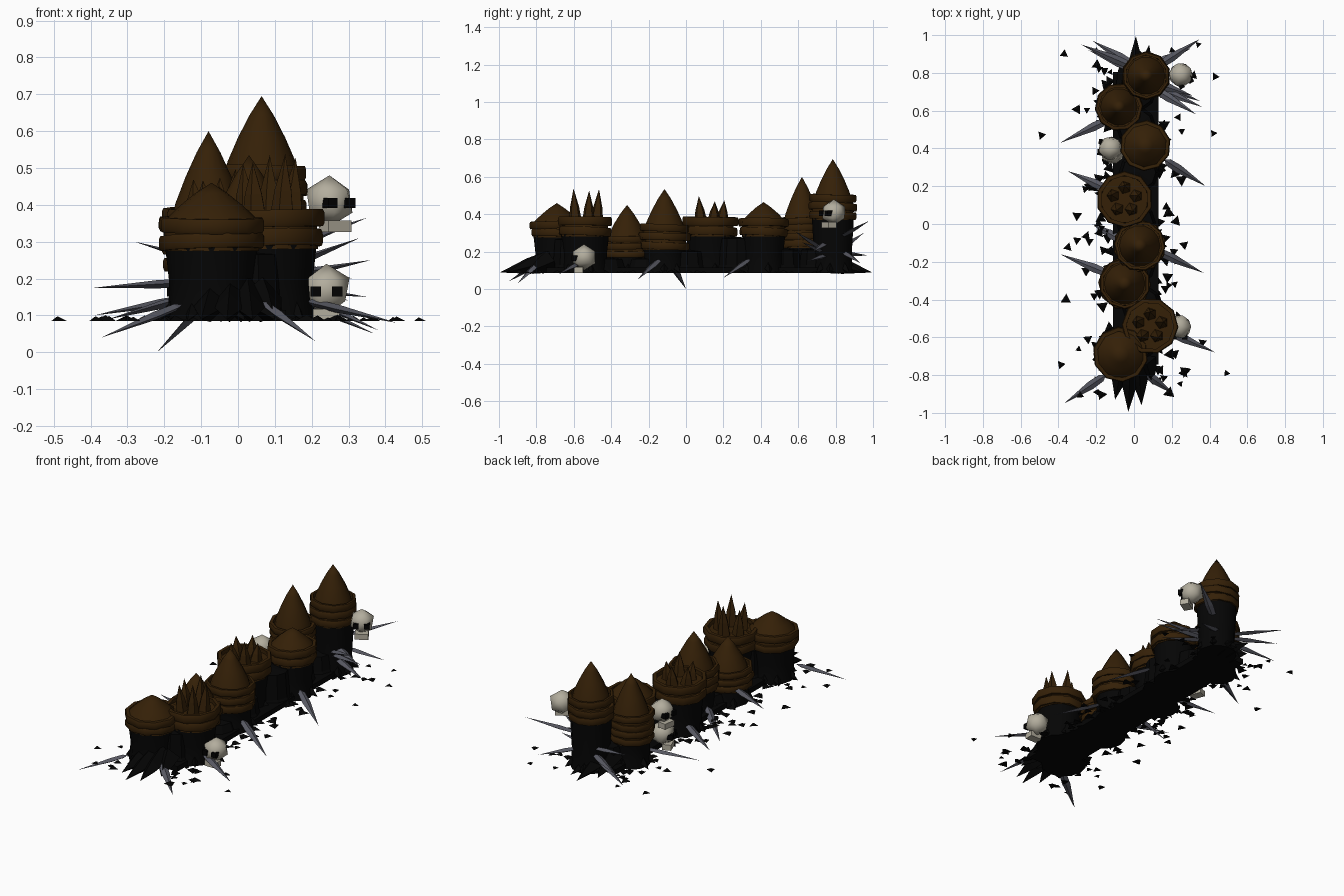
import bpy, bmesh, math, random
from mathutils import Vector, Matrix

random.seed(7)
if "Cube" in bpy.data.objects:
    bpy.data.objects.remove(bpy.data.objects["Cube"])


def material(name, rgb):
    m = bpy.data.materials.new(name)
    m.use_nodes = True
    m.diffuse_color = (*rgb, 1)
    bsdf = m.node_tree.nodes["Principled BSDF"]
    bsdf.inputs["Base Color"].default_value = (*rgb, 1)
    bsdf.inputs["Roughness"].default_value = 0.9
    return m


BROWN = material("dark brown wood", (0.035, 0.0145, 0.0022))
BLACK = material("charred stone", (0.0015, 0.0015, 0.0015))
STEEL = material("dull steel", (0.095, 0.097, 0.12))
BONE = material("old bone", (0.45, 0.42, 0.34))
SOCKET = material("eye black", (0.0005, 0.0005, 0.0005))
GROUND = 0.085


def finish(name, bm, mats, smooth=False):
    bmesh.ops.recalc_face_normals(bm, faces=bm.faces)
    me = bpy.data.meshes.new(name)
    bm.to_mesh(me)
    bm.free()
    for m in mats:
        me.materials.append(m)
    ob = bpy.data.objects.new(name, me)
    bpy.context.collection.objects.link(ob)
    if smooth:
        bpy.ops.object.select_all(action='DESELECT')
        ob.select_set(True)
        bpy.context.view_layer.objects.active = ob
        bpy.ops.object.shade_smooth_by_angle(angle=math.radians(46))


def lathe(bm, profile, sides, mat, closed=False):
    """Turn a (radius, height) profile round z, then place it."""
    rings = []
    for r, z in profile:
        if r == 0:
            rings.append([bm.verts.new(mat @ Vector((0, 0, z)))] * sides)
        else:
            rings.append([bm.verts.new(mat @ Vector((r * math.cos(a), r * math.sin(a), z)))
                          for a in (math.tau * i / sides for i in range(sides))])
    pairs = list(zip(rings, rings[1:]))
    if closed:
        pairs.append((rings[-1], rings[0]))
    for a, b in pairs:
        for i in range(sides):
            j = (i + 1) % sides
            quad = list(dict.fromkeys((a[i], a[j], b[j], b[i])))
            bm.faces.new(quad)


def aim(base, tip):
    """Matrix that carries +z along base -> tip."""
    d = Vector(tip) - Vector(base)
    return Matrix.Translation(base) @ d.to_track_quat('Z', 'Y').to_matrix().to_4x4(), d.length


def thorn(bm, base, tip, r, sides=5):
    m, length = aim(base, tip)
    lathe(bm, [(0, 0), (r, 0), (r * 0.7, length * 0.45), (0, length)], sides, m)


def tower(n, x, y, r, rim, rim_top, peak, bands, spiked):
    here = Matrix.Translation((x, y, 0))
    # stone drum, flared at foot and head
    bm = bmesh.new()
    lathe(bm, [(0, GROUND), (r * .84, GROUND), (r * .79, .14), (r * .78, .19),
               (r * .87, rim + .03), (0, rim + .03)], 12, here)
    # roots splaying from the foot
    for i in range(7):
        a = math.tau * i / 7 + random.uniform(-.3, .3)
        u = Vector((math.cos(a), math.sin(a), 0))
        c = Vector((x, y, 0))
        thorn(bm, c + u * r * .6 + Vector((0, 0, .125)),
              c + u * r * random.uniform(.95, 1.1) + Vector((0, 0, GROUND)), .028, 4)
    finish(f"tower_body_{n}", bm, [BLACK], True)
    # stacked wooden bands, each slightly crooked
    bm = bmesh.new()
    h = (rim_top - rim) / bands
    for i in range(bands):
        tilt = Matrix.Rotation(random.uniform(-.05, .05), 4, 'X') @ \
            Matrix.Rotation(random.uniform(-.05, .05), 4, 'Y') @ \
            Matrix.Rotation(random.uniform(0, 1), 4, 'Z')
        m = here @ Matrix.Translation((0, 0, rim + h * (i + .5))) @ tilt
        k, e = r * (1 if i % 2 else .97), h * .42
        lathe(bm, [(r * .84, -e), (k * .97, -e), (k, -e * .6), (k, e * .6), (k * .97, e), (r * .84, e)],
              10, m, True)
    lathe(bm, [(0, rim), (r * .88, rim), (r * .86, rim_top - h * .5), (0, rim_top - h * .4)], 10, here)
    finish(f"tower_bands_{n}", bm, [BROWN], True)
    # bullet roof, or a crown of stakes
    bm = bmesh.new()
    if spiked:
        for i in range(5):
            a = math.tau * i / 5 + .3
            u = Vector((math.cos(a), math.sin(a), 0))
            b = Vector((x, y, rim_top - .03)) + u * r * .42
            tip = Vector((x, y, peak - random.uniform(0, .05))) + u * r * .5
            thorn(bm, b, tip, .036)
        finish(f"tower_stakes_{n}", bm, [BROWN])
    else:
        z0 = rim_top - h * .5
        wide = r * (.77 if peak - rim_top > .13 else .9)
        shape = ((1, 0), (.92, .15), (.64, .46), (.33, .75), (0, 1))
        lathe(bm, [(0, z0)] + [(wide * k, z0 + t * (peak - z0)) for k, t in shape], 14, here)
        finish(f"tower_roof_{n}", bm, [BROWN], True)


# x, y, radius, band bottom, band top, peak, band count, spiked crown
TOWERS = [(-.072, -.69, .147, .275, .37, .46, 2, False),
          (.085, -.54, .15, .28, .39, .55, 2, True),
          (-.05, -.315, .14, .17, .29, .45, 3, False),
          (.03, -.115, .14, .21, .35, .535, 3, False),
          (-.05, .13, .15, .28, .39, .5, 2, True),
          (.06, .415, .135, .28, .38, .465, 2, False),
          (-.08, .62, .127, .22, .39, .6, 4, False),
          (.064, .785, .13, .37, .51, .695, 3, False)]
for n, t in enumerate(TOWERS, 1):
    tower(n, *t)

# rock mounds filling the gaps, a ground strip, and roots at both ends
bm = bmesh.new()
for a, b in zip(TOWERS, TOWERS[1:]):
    top = min(a[3], b[3])
    m = Matrix.Translation(((a[0] + b[0]) / 2 + .02, (a[1] + b[1]) / 2, 0))
    lathe(bm, [(0, GROUND), (.115, GROUND), (.1, .13), (.09, top - .01), (0, top)], 10, m)
m = Matrix.Translation((.01, .03, GROUND + .015)) @ Matrix.Diagonal((.24, 1.55, .03, 1))
bmesh.ops.create_cube(bm, size=1, matrix=m)
for x, y in ((-.1, -.93), (-.03, -.995), (.04, -.96), (.1, -.85), (.01, .995), (.08, .95), (-.06, .9)):
    end = math.copysign(.72, y)
    thorn(bm, (x * .6, end, .15), (x, y, GROUND + .004), .06, 4)
finish("rock_base", bm, [BLACK])

# steel blades: base and tip
BLADES = [((.06, -.79, .14), (.21, -.9, .03)), ((-.15, -.8, .13), (-.37, -.95, .04)),
          ((.18, -.57, .14), (.43, -.68, .08)), ((-.12, -.27, .19), (-.39, -.16, .175)),
          ((.12, -.14, .16), (.37, -.26, .05)), ((-.08, -.08, .14), (-.22, 0, 0)),
          ((-.13, .18, .15), (-.35, .28, .09)), ((.16, .34, .16), (.38, .2, .06)),
          ((-.12, .56, .15), (-.39, .43, .1)), ((.1, .72, .22), (.33, .58, .31)),
          ((.1, .73, .2), (.36, .62, .25)), ((.1, .75, .18), (.35, .65, .15)),
          ((.1, .75, .25), (.31, .68, .2)), ((.12, .83, .28), (.35, .98, .365)),
          ((.1, .84, .2), (.3, .93, .14)), ((0, .83, .22), (-.28, .95, .3)),
          ((0, .82, .17), (-.24, .92, .1)), ((0, .84, .19), (-.22, .97, .18))]
bm = bmesh.new()
for base, tip in BLADES:
    m, length = aim(base, tip)
    m = m @ Matrix.Diagonal((1, .5, 1, 1))
    lathe(bm, [(0, 0), (.02, length * .1), (.023, length * .35), (0, length)], 4, m)
finish("steel_blades", bm, [STEEL])


def skull(n, loc, heading):
    """Faceted cranium, two sockets and a jaw; heading turns it from -y."""
    turn = Matrix.Translation(loc) @ Matrix.Rotation(heading, 4, 'Z')
    bm = bmesh.new()
    bmesh.ops.create_icosphere(bm, subdivisions=1, radius=.07, matrix=turn)
    jaw = Matrix.Translation((0, -.03, -.068)) @ Matrix.Diagonal((.072, .05, .032, 1))
    bmesh.ops.create_cube(bm, size=1, matrix=turn @ jaw)
    count = len(bm.faces)
    for sx in (-1, 1):
        eye = Matrix.Translation((sx * .029, -.05, -.005)) @ Matrix.Diagonal((.028, .032, .028, 1))
        bmesh.ops.create_cube(bm, size=1, matrix=turn @ eye)
    bm.faces.ensure_lookup_table()
    for f in bm.faces[count:]:
        f.material_index = 1
    finish(f"skull_{n}", bm, [BONE, SOCKET], True)


skull(1, (.248, .79, .41), .55)
skull(2, (.24, -.545, .17), 0)
skull(3, (-.125, .4, .31), -1.7)
skull(4, (-.115, .38, .17), -1.2)

# scattered rubble chips
bm = bmesh.new()
spots = [(-.49, .47), (.49, -.79), (.43, .78), (-.37, .9), (.42, .48), (-.36, -.4), (.34, .95)]
while len(spots) < 125:
    side = random.choice((-1, 1))
    spots.append((side * (.12 + abs(random.gauss(0, .1))), random.uniform(-.93, .93)))
for x, y in spots:
    s = random.uniform(.018, .036)
    m = Matrix.Translation((x, y, GROUND)) @ Matrix.Rotation(random.uniform(0, 6), 4, 'Z')
    lathe(bm, [(0, 0), (s, 0), (0, s * .5)], 3, m)
finish("rubble", bm, [BLACK])
